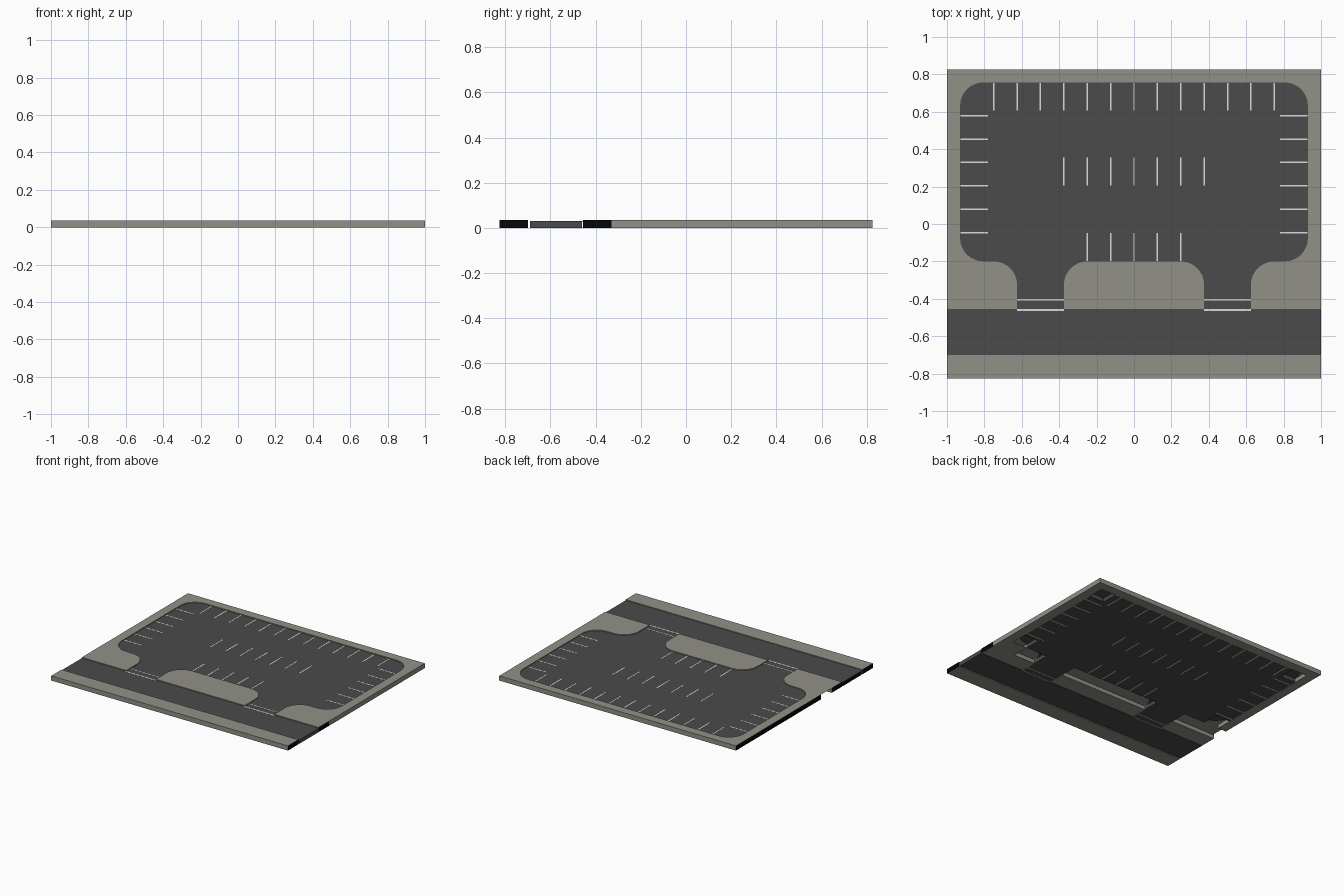
import bpy, bmesh, math

if "Cube" in bpy.data.objects:
    bpy.data.objects.remove(bpy.data.objects["Cube"])

TOP, ROAD = 0.036, 0.03           # pavement and asphalt heights
EDGE, BACK, KERB = 1.0, 0.825, -0.455
INNER = -0.33                     # back of the kerb strip
R = 0.125


def material(name, r, g, b):
    m = bpy.data.materials.new(name)
    m.diffuse_color = (r, g, b, 1)
    m.use_nodes = True
    m.node_tree.nodes["Principled BSDF"].inputs["Base Color"].default_value = m.diffuse_color
    return m


concrete = material("concrete_grey", 0.285, 0.28, 0.243)
asphalt = material("asphalt_dark_grey", 0.07, 0.07, 0.07)
black = material("black_cut_edge", 0.002, 0.002, 0.002)
white = material("line_white", 0.72, 0.72, 0.72)


def finish(name, bm, mats):
    me = bpy.data.meshes.new(name)
    bm.to_mesh(me)
    bm.free()
    for m in mats:
        me.materials.append(m)
    bpy.context.collection.objects.link(bpy.data.objects.new(name, me))


def arc(cx, cy, a0, a1, n=8):
    return [(cx + R * math.cos(math.radians(a0 + (a1 - a0) * i / n)),
             cy + R * math.sin(math.radians(a0 + (a1 - a0) * i / n))) for i in range(n + 1)]


def mirrored(half):
    return half + [(-x, y) for x, y in reversed(half)]


def sheet(name, outline, z, mats, wall=None):
    """Flat top face, with a wall under each edge; wall(a, b) gives (bottom z, material index) or None."""
    bm = bmesh.new()
    top = [bm.verts.new((x, y, z)) for x, y in outline]
    face = bm.faces.new(top)
    for i in range(len(top)):
        a, b = top[i - 1], top[i]
        spec = wall(a.co, b.co) if wall else None
        if spec:
            low = [bm.verts.new((v.co.x, v.co.y, spec[0])) for v in (b, a)]
            bm.faces.new([a, b] + low).material_index = spec[1]
    bmesh.ops.recalc_face_normals(bm, faces=bm.faces)
    face.normal_update()
    if face.normal.z < 0:
        bmesh.ops.reverse_faces(bm, faces=bm.faces)
    finish(name, bm, mats)


def pavement_wall(a, b):
    mid = (a + b) / 2
    if abs(mid.x) > 0.99:
        if mid.x < 0 and INNER < mid.y < -0.2:
            return None                                  # opening in the left edge
        return 0, int(mid.x < 0 or mid.y < INNER)
    outer = abs(mid.y) > 0.8 or (abs(a.y - KERB) < 1e-4 and abs(b.y - KERB) < 1e-4)
    return (0 if outer else ROAD), 0


def underside(name, x0, x1, y0, y1, sides, mats=(concrete,), dark_side=None, z=0.0):
    """Open-topped tray near the ground; sides picks its walls from front, back, left, right."""
    bm = bmesh.new()
    low = [bm.verts.new((x, y, z)) for x, y in ((x0, y0), (x1, y0), (x1, y1), (x0, y1))]
    high = [bm.verts.new((v.co.x, v.co.y, ROAD)) for v in low]
    bm.faces.new(low[::-1])
    for i, side in enumerate(("front", "right", "back", "left")):
        if side in sides:
            j = (i + 1) % 4
            f = bm.faces.new((low[i], low[j], high[j], high[i]))
            f.material_index = int(side == dark_side)
    finish(name, bm, mats)


# Shared lot edge, right half: driveway side, flare, then rounded lot corners
lot_side = ([(0.625, KERB), (0.625, INNER)] + arc(0.75, -0.325, 180, 90)
            + arc(0.805, -0.075, -90, 0) + arc(0.805, 0.632, 0, 90))
island_corner = arc(0.25, -0.325, 0, 90)

# Pavement: frame round the lot, island between driveways, front strip
frame = mirrored([(EDGE, BACK), (EDGE, -0.2), (EDGE, INNER), (EDGE, KERB)] + lot_side)
sheet("pavement_frame", frame, TOP, [concrete, black], pavement_wall)
sheet("pavement_island", mirrored([(0.375, KERB)] + island_corner), TOP, [concrete, black], pavement_wall)
sheet("pavement_front_strip", mirrored([(EDGE, -BACK), (EDGE, -0.70)]), TOP, [concrete, black], pavement_wall)

# Asphalt: lot with two driveways, and the street
sheet("parking_lot", mirrored(island_corner[::-1] + [(0.375, KERB)] + lot_side), ROAD, [asphalt])
sheet("street", mirrored([(EDGE, -0.70), (EDGE, KERB)]), ROAD, [asphalt])

# Undersides of the pavement bars, kerbs and street
underside("front_strip_base", -EDGE, EDGE, -BACK, -0.70, ["back"])
underside("street_base", -EDGE, EDGE, -0.69, -0.46, ["front", "back", "left", "right"],
          (asphalt, black), "left")
underside("left_kerb_base", -EDGE, -0.625, KERB, INNER, ["back", "right"])
underside("island_kerb_base", -0.375, 0.375, KERB, INNER, ["back", "left", "right"])
underside("right_kerb_base", 0.625, EDGE, KERB, INNER, ["back", "left"])
underside("right_corner_base", 0.805, EDGE, INNER, -0.2, ["left"])
underside("left_bar_base", -EDGE, -0.93, -0.2, 0.757, ["right"])
underside("right_bar_base", 0.93, EDGE, -0.2, 0.757, ["left"])
underside("back_bar_base", -EDGE, EDGE, 0.757, BACK, ["front"])

# Undersides of the lot and driveways, leaving the rounded corners open
LOW = 0.0006
for name, x0, x1, y0, y1, sides in (
        ("lot_middle_base", -0.93, 0.93, -0.075, 0.632, ["front", "back"]),
        ("lot_back_base", -0.805, 0.805, 0.632, 0.757, ["left", "right"]),
        ("lot_front_base", -0.805, 0.805, -0.2, -0.075, ["front", "left", "right"]),
        ("left_driveway_base", -0.625, -0.375, KERB, -0.2, ["left", "right"]),
        ("right_driveway_base", 0.375, 0.625, KERB, -0.2, ["left", "right"])):
    underside(name, x0, x1, y0, y1, sides, (asphalt,), None, LOW)


def lines(name, rects):
    """Thin painted plates, each given as x0, x1, y0, y1, on the asphalt and on its underside."""
    bm = bmesh.new()
    for x0, x1, y0, y1 in rects:
        for z in (ROAD, LOW):
            v = bmesh.ops.create_cube(bm, size=1)["verts"]
            bmesh.ops.scale(bm, verts=v, vec=(x1 - x0, y1 - y0, 0.001))
            bmesh.ops.translate(bm, verts=v, vec=((x0 + x1) / 2, (y0 + y1) / 2, z))
    finish(name, bm, [white])


# Parking bay lines
W = 0.004


def row(count, y0, y1):
    return [(i * R - W, i * R + W, y0, y1) for i in range(-count, count + 1)]


lines("back_bay_lines", row(6, 0.607, 0.755))
lines("middle_bay_lines", row(3, 0.205, 0.355))
lines("front_bay_lines", row(2, -0.198, -0.048))
for side, x0, x1 in (("left", -0.928, -0.78), ("right", 0.78, 0.928)):
    lines(side + "_bay_lines", [(x0, x1, 0.579 - i * R - W, 0.579 - i * R + W) for i in range(6)])

# Stop lines at the driveways
for side, x0 in (("left", -0.625), ("right", 0.375)):
    lines(side + "_stop_lines", [(x0, x0 + 0.25, -0.465, -0.455), (x0, x0 + 0.25, -0.408, -0.402)])
